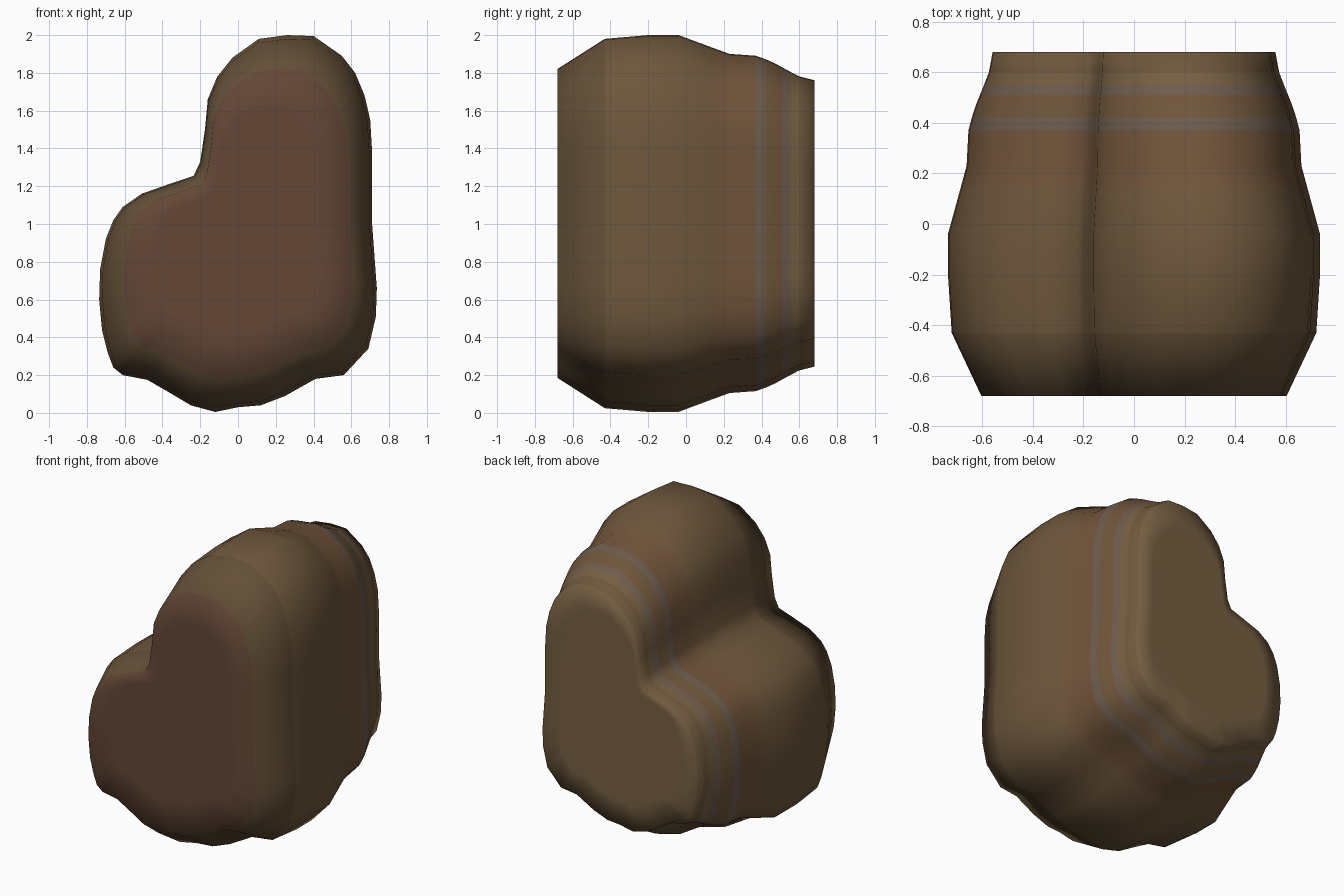
import bpy, bmesh

if "Cube" in bpy.data.objects:
    bpy.data.objects.remove(bpy.data.objects["Cube"])

# Widest cross-section of the boulder in x, z (counter-clockwise from the bottom)
OUTLINE = [
    (-.12, .005), (0, .03), (.12, .04), (.25, .09), (.41, .18), (.56, .20), (.69, .34),
    (.73, .51), (.735, .66), (.71, 1.0), (.71, 1.38), (.70, 1.55), (.67, 1.68), (.62, 1.80),
    (.55, 1.89), (.40, 1.995), (.26, 2.0), (.11, 1.98), (-.03, 1.88), (-.11, 1.78),
    (-.16, 1.66), (-.175, 1.5), (-.20, 1.33), (-.235, 1.255), (-.34, 1.22), (-.51, 1.16),
    (-.61, 1.09), (-.66, 1.02), (-.70, .92), (-.73, .76), (-.735, .60), (-.72, .44),
    (-.69, .32), (-.66, .24), (-.61, .20), (-.48, .175), (-.35, .10), (-.25, .04)]
CENTRE_Z = 1.005

# Rings from front to back: y, scale, material of the band that follows
RINGS = [
    (-.68, .60, 0), (-.68, .82, 1), (-.43, .98, 2), (-.20, 1.0, 2), (-.04, 1.0, 2),
    (.14, .933, 3), (.23, .90, 3), (.37, .89, 4), (.42, .872, 2), (.47, .85, 3),
    (.51, .828, 4), (.55, .806, 5), (.60, .78, 2), (.68, .76, 5), (.68, .60, 5)]

COLOURS = {
    "front_red_brown": (.125, .062, .037), "edge_brown": (.125, .078, .038),
    "body_brown": (.155, .095, .045), "warm_brown": (.165, .09, .043),
    "grey_stripe": (.155, .108, .075), "back_tan": (.18, .115, .055)}

# Loft the scaled rings and close both flat ends
bm = bmesh.new()
loops = [[bm.verts.new((x * s, y, CENTRE_Z + (z - CENTRE_Z) * s)) for x, z in OUTLINE]
         for y, s, _ in RINGS]
n = len(OUTLINE)
for (a, b), (_, _, mat) in zip(zip(loops, loops[1:]), RINGS):
    for i in range(n):
        j = (i + 1) % n
        bm.faces.new((a[i], a[j], b[j], b[i])).material_index = mat
bm.faces.new(loops[0]).material_index = 0
bm.faces.new(loops[-1]).material_index = 5
bmesh.ops.recalc_face_normals(bm, faces=bm.faces)
for f in bm.faces:
    f.smooth = True

mesh = bpy.data.meshes.new("boulder")
bm.to_mesh(mesh)
bm.free()
for name, rgb in COLOURS.items():
    mat = bpy.data.materials.new(name)
    mat.diffuse_color = (*rgb, 1)
    mat.use_nodes = True
    mat.node_tree.nodes["Principled BSDF"].inputs["Base Color"].default_value = mat.diffuse_color
    mesh.materials.append(mat)
bpy.context.collection.objects.link(bpy.data.objects.new("boulder", mesh))
